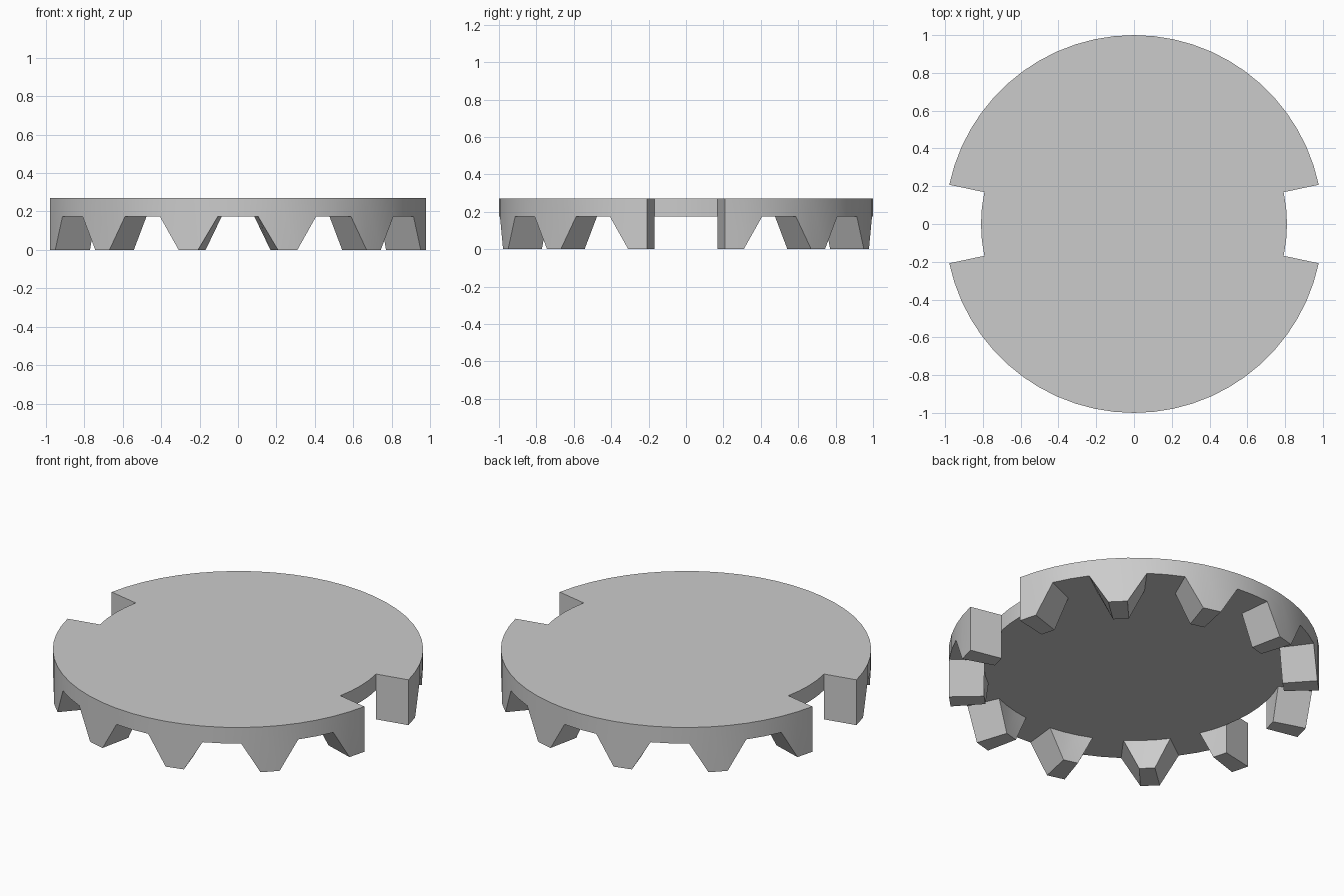
import bpy
import bmesh
from math import sin, cos, radians
from mathutils import Vector

cube = bpy.data.objects.get("Cube")
if cube:
    bpy.data.objects.remove(cube, do_unlink=True)

SEGMENTS = 60
STEP = 360 / SEGMENTS
OUTER, INNER = 1.0, 0.81
TOP, FLOOR = 0.27, 0.174
NOTCH = 2                      # half width of each side notch, in segments

grey = bpy.data.materials.new("plain grey")
grey.use_nodes = True
grey.diffuse_color = (0.6, 0.6, 0.6, 1)
grey.node_tree.nodes["Principled BSDF"].inputs["Base Color"].default_value = (0.6, 0.6, 0.6, 1)

bm = bmesh.new()
cache = {}


def vert(r, k, z):
    """Shared vertex at radius r, angular step k and height z."""
    key = (r, k % SEGMENTS, z)
    if key not in cache:
        a = radians(k * STEP)
        cache[key] = bm.verts.new(Vector((r * cos(a), r * sin(a), z)))
    return cache[key]


def face(*points):
    """Face through the points, with coinciding corners merged."""
    verts = list(dict.fromkeys(vert(*p) for p in points))
    if len(verts) > 2:
        bm.faces.new(verts)


def foot(k):
    """Lower height of the rim: down on a tooth tip, up in a gap."""
    return 0.0 if k % 5 in (2, 3) else FLOOR


def side_offset(k):
    """Signed steps from the nearest notch centre."""
    half = SEGMENTS // 2
    return (k + half // 2) % half - half // 2


outline = []
for k in range(SEGMENTS):
    n = k + 1
    s = side_offset(k)
    # Top outline, stepping inwards at the notches
    if abs(s) < NOTCH:
        outline.append((INNER, k, TOP))
    elif s == -NOTCH:
        outline += [(OUTER, k, TOP), (INNER, k, TOP)]
    elif s == NOTCH:
        outline += [(INNER, k, TOP), (OUTER, k, TOP)]
    else:
        outline.append((OUTER, k, TOP))

    if -NOTCH <= s < NOTCH:
        # Recessed wall of the notch
        face((INNER, k, TOP), (INNER, n, TOP), (INNER, n, FLOOR), (INNER, k, FLOOR))
    else:
        # Outer wall, underside and inner wall of the toothed rim
        face((OUTER, k, TOP), (OUTER, n, TOP), (OUTER, n, foot(n)), (OUTER, k, foot(k)))
        face((OUTER, k, foot(k)), (OUTER, n, foot(n)), (INNER, n, foot(n)), (INNER, k, foot(k)))
        face((INNER, k, FLOOR), (INNER, n, FLOOR), (INNER, n, foot(n)), (INNER, k, foot(k)))

    if abs(s) == NOTCH:
        # Radial end wall of the notch, cutting through a tooth
        face((OUTER, k, TOP), (OUTER, k, foot(k)), (INNER, k, foot(k)),
             (INNER, k, FLOOR), (INNER, k, TOP))

# Flat top and flat underside of the plate
face(*outline)
face(*[(INNER, k, FLOOR) for k in range(SEGMENTS)])
bmesh.ops.recalc_face_normals(bm, faces=bm.faces)

mesh = bpy.data.meshes.new("toothed_disc")
bm.to_mesh(mesh)
bm.free()
disc = bpy.data.objects.new("toothed_disc", mesh)
bpy.context.collection.objects.link(disc)
mesh.materials.append(grey)

bpy.ops.object.select_all(action="DESELECT")
disc.select_set(True)
bpy.context.view_layer.objects.active = disc
bpy.ops.object.shade_smooth_by_angle(angle=radians(30))
